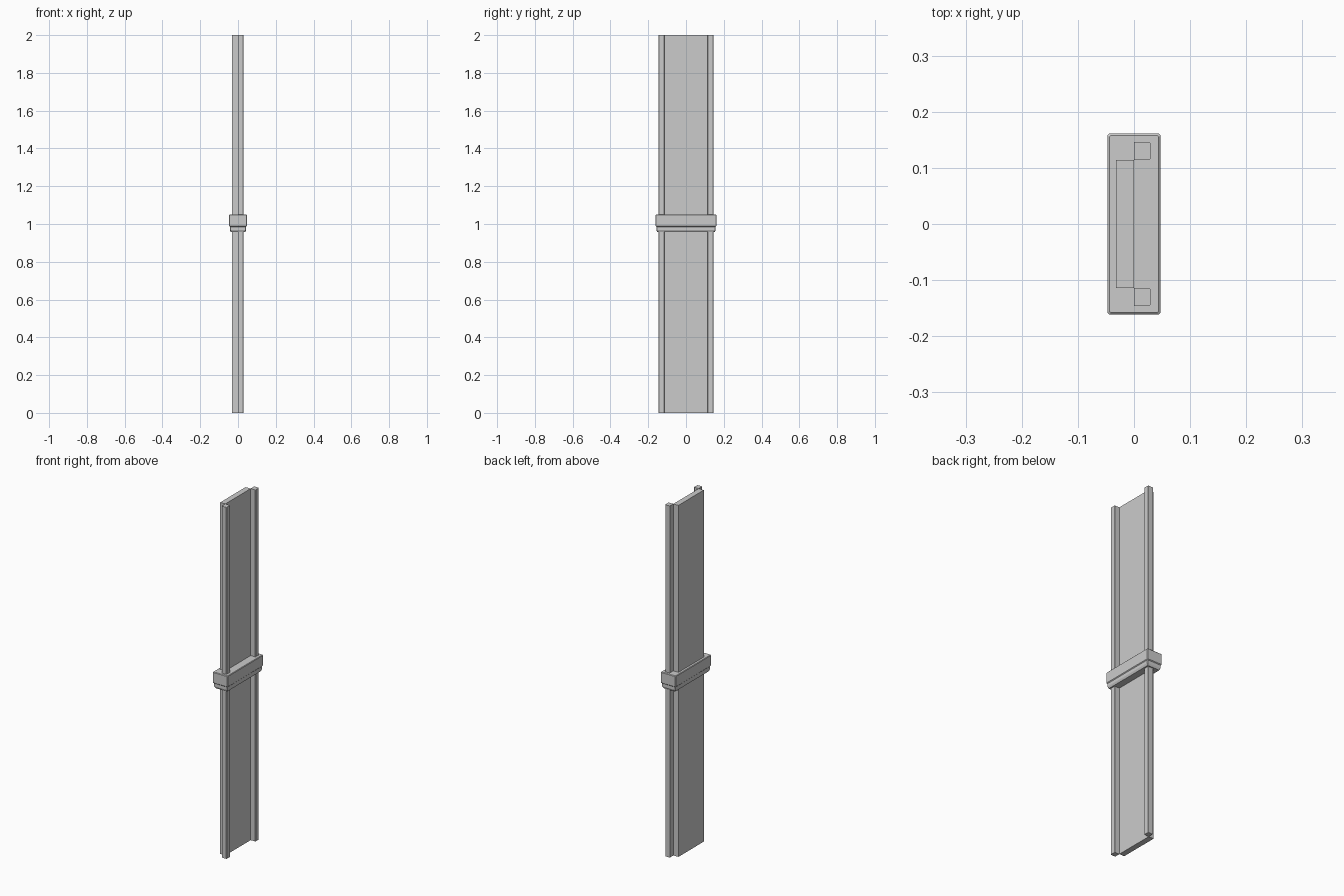
import bpy, bmesh

if "Cube" in bpy.data.objects:
    bpy.data.objects.remove(bpy.data.objects["Cube"])


def mesh_object(name, bm):
    bmesh.ops.recalc_face_normals(bm, faces=bm.faces)
    mesh = bpy.data.meshes.new(name)
    bm.to_mesh(mesh)
    bm.free()
    obj = bpy.data.objects.new(name, mesh)
    bpy.context.collection.objects.link(obj)
    return obj


def loft(name, rings):
    """Join matching outlines, each a list of (x, y, z), and cap both ends."""
    bm = bmesh.new()
    loops = [[bm.verts.new(p) for p in ring] for ring in rings]
    n = len(loops[0])
    for a, b in zip(loops, loops[1:]):
        for i in range(n):
            j = (i + 1) % n
            bm.faces.new((a[i], a[j], b[j], b[i]))
    bm.faces.new(loops[0])
    bm.faces.new(loops[-1])
    return mesh_object(name, bm)


def prism(name, outline, z0, z1):
    return loft(name, [[(x, y, z) for x, y in outline] for z in (z0, z1)])


def clipped_rect(hx, hy, z, c=0.003):
    pts = [(hx, hy - c), (hx - c, hy), (c - hx, hy), (-hx, hy - c),
           (-hx, c - hy), (c - hx, -hy), (hx - c, -hy), (hx, c - hy)]
    return [(x, y, z) for x, y in pts]


# Long flat panel
prism("panel", [(-0.032, -0.114), (0, -0.114), (0, 0.114), (-0.032, 0.114)], 0, 2)

# Edge rails with small chamfers on the outer face
for name, s in (("rail_left", -1), ("rail_right", 1)):
    outline = [(0, 0.114), (0.027, 0.114), (0.03, 0.117),
               (0.03, 0.143), (0.027, 0.146), (0, 0.146)]
    prism(name, [(x, s * y) for x, y in outline], 0, 2)

# Stepped collar around the middle, as inset / height levels
levels = [(0.009, 0.957), (0.004, 0.968), (0.004, 0.985), (0, 0.989), (0, 1.047), (0.003, 1.05)]
loft("collar", [clipped_rect(0.047 - i, 0.161 - i, z) for i, z in levels])
